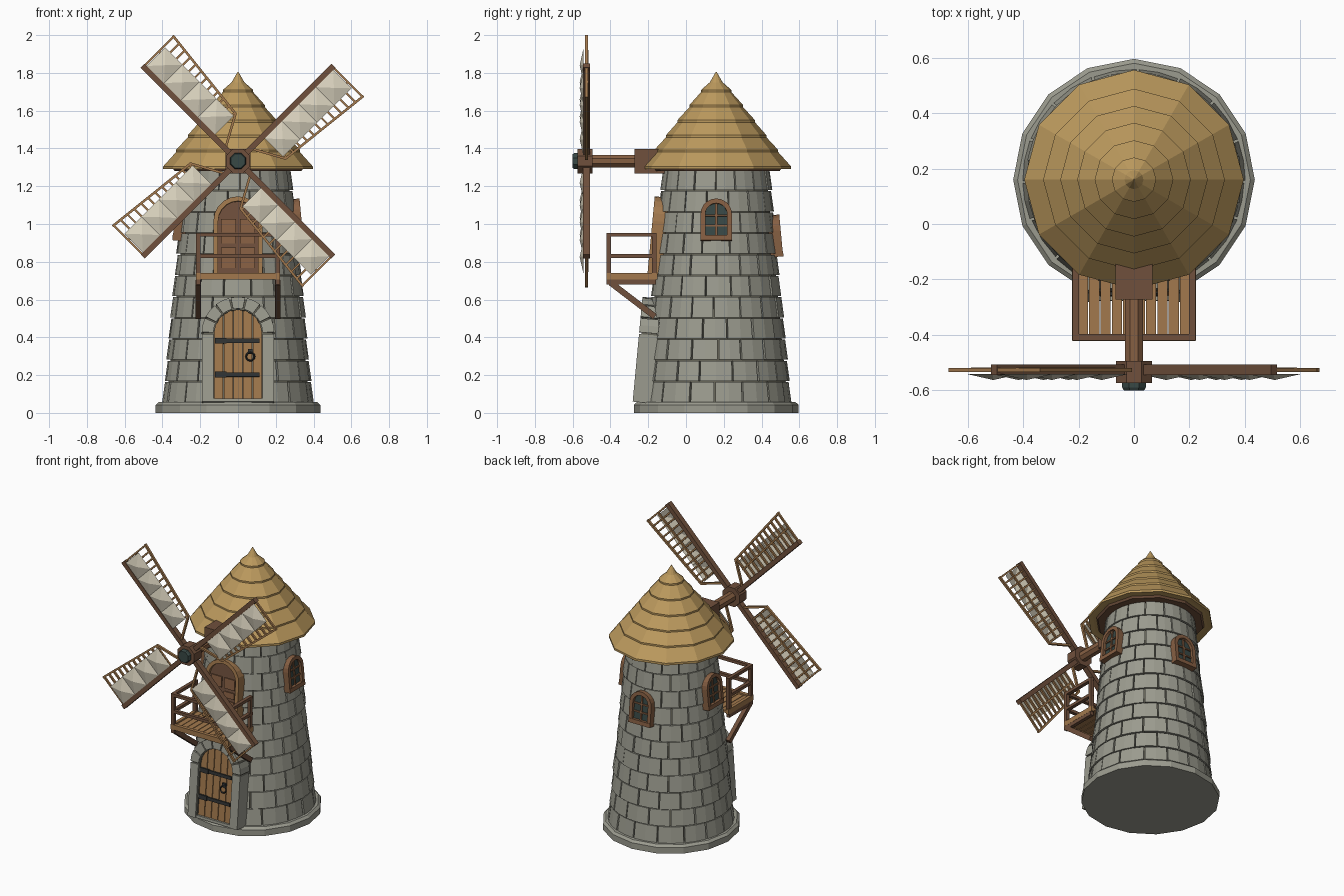
import bpy, bmesh, math, random
from mathutils import Matrix, Vector

if "Cube" in bpy.data.objects:
    bpy.data.objects.remove(bpy.data.objects["Cube"])

random.seed(4)
CY = 0.16                    # tower axis
LEAN = 0.0935                # wall slope
HUB_Z = 1.333


def mat(name, r, g, b):
    m = bpy.data.materials.new(name)
    m.diffuse_color = (r, g, b, 1)
    m.use_nodes = True
    m.node_tree.nodes["Principled BSDF"].inputs["Base Color"].default_value = m.diffuse_color
    return m


STONE = mat("grey stone", .33, .33, .275)
MORTAR = mat("dark mortar", .13, .125, .095)
THATCH = mat("golden thatch", .50, .32, .11)
BROWN = mat("brown wood", .16, .08, .045)
MID = mat("reddish wood", .24, .115, .055)
LIGHT = mat("light wood", .36, .19, .075)
METAL = mat("dark iron", .03, .033, .033)
GLASS = mat("dark glass", .04, .065, .06)
CREAM = mat("cream canvas", .69, .64, .51)


def wall_r(z):
    return .392 - LEAN * (z - .06)


def done(bm, name, material):
    bmesh.ops.recalc_face_normals(bm, faces=bm.faces)
    me = bpy.data.meshes.new(name)
    bm.to_mesh(me)
    bm.free()
    me.materials.append(material)
    ob = bpy.data.objects.new(name, me)
    bpy.context.collection.objects.link(ob)


def box(bm, x0, x1, y0, y1, z0, z1, M=Matrix()):
    c = Vector(((x0 + x1) / 2, (y0 + y1) / 2, (z0 + z1) / 2))
    S = Matrix.Diagonal((x1 - x0, y1 - y0, z1 - z0, 1))
    bmesh.ops.create_cube(bm, size=1, matrix=M @ Matrix.Translation(c) @ S)


def beam(bm, p, q, w, d, side, M=Matrix()):
    """Bar from p to q, w wide across, d thick along the side direction."""
    p, q, s = Vector(p), Vector(q), Vector(side)
    a = (q - p).normalized()
    c = a.cross(s).normalized()
    R = Matrix((a, c, s)).transposed().to_4x4()
    box(bm, 0, (q - p).length, -w / 2, w / 2, -d / 2, d / 2, M @ Matrix.Translation(p) @ R)


def sweep(bm, sections, closed=False):
    """Skin between rings of equal vertex count."""
    rings = [[bm.verts.new(p) for p in s] for s in sections]
    n = len(rings[0])
    pairs = list(zip(rings, rings[1:])) + ([(rings[-1], rings[0])] if closed else [])
    for r, s in pairs:
        for i in range(n):
            j = (i + 1) % n
            bm.faces.new((r[i], r[j], s[j], s[i]))
    if not closed:
        bm.faces.new(rings[0])
        bm.faces.new(rings[-1])


def lathe(bm, profile, n, M, start=0.0):
    sweep(bm, [[M @ Vector((r * math.cos(start + math.tau * i / n), r * math.sin(start + math.tau * i / n), z))
                for i in range(n)] for r, z in profile])


def wall_frame(angle, z):
    """x along the wall, y up the leaning wall, z outward."""
    n = Vector((math.cos(angle), math.sin(angle), 0))
    t = Vector((-n.y, n.x, 0))
    u = (Vector((0, 0, 1)) - n * LEAN).normalized()
    R = Matrix((t, u, t.cross(u))).transposed().to_4x4()
    return Matrix.Translation(Vector((0, CY, z)) + n * wall_r(z)) @ R


def arch(w, h, n=10):
    """Open outline: up the right side, over, down the left side."""
    arc = [(w * math.cos(math.pi * i / n), h + w * math.sin(math.pi * i / n)) for i in range(n + 1)]
    return [(w, 0)] + arc + [(-w, 0)]


def arch_panel(bm, w, h, d0, d1, M):
    sweep(bm, [[M @ Vector((x, y, d)) for x, y in arch(w, h)] for d in (d0, d1)])


def arch_band(bm, wo, wi, h, d0, d1, M):
    sweep(bm, [[M @ Vector((*o, d0)), M @ Vector((*o, d1)), M @ Vector((*i, d1)), M @ Vector((*i, d0))]
               for o, i in zip(arch(wo, h), arch(wi, h))])


AXIS = Matrix.Translation((0, CY, 0))

# Footing and mortar core
bm = bmesh.new()
lathe(bm, [(.436, 0), (.436, .042), (.42, .057)], 16, AXIS)
done(bm, "footing", STONE)
bm = bmesh.new()
lathe(bm, [(wall_r(.05) - .014, .05), (wall_r(1.3) - .014, 1.3)], 16, AXIS)
done(bm, "tower_core", MORTAR)

# Staggered courses of stone blocks
bm = bmesh.new()
ROWS, PER = 11, 16
H = (1.292 - .057) / ROWS
for row in range(ROWS):
    z0, z1 = .057 + row * H, .057 + (row + 1) * H - .006
    step = math.tau / PER
    cuts = [(k + .5 * (row % 2) + random.uniform(-.1, .1)) * step for k in range(PER)]
    cuts.append(cuts[0] + math.tau)
    for a, b in zip(cuts, cuts[1:]):
        a, b, out = a + .011, b - .011, random.uniform(0, .006)
        secs = []
        for t in (a, (a + b) / 2, b):
            ro, ri, top = wall_r(z0) + .004 + out, wall_r(z0) - .03, wall_r(z1) - .001 + out
            secs.append([Vector((r * math.cos(t), CY + r * math.sin(t), z))
                         for r, z in ((ro, z0), (top, z1), (ri, z1), (ri, z0))])
        sweep(bm, secs)
done(bm, "stone_blocks", STONE)

# Stepped thatched roof and eaves ring
bm = bmesh.new()
edges = [(.396, 1.305), (.328, 1.392), (.266, 1.47), (.205, 1.55), (.142, 1.63), (.08, 1.71)]
for i, (r, z) in enumerate(edges):
    if i < 5:
        r2, z2 = edges[i + 1]
        prof = [(r - .03, z - .012), (r, z - .015), (r, z), (r2 - .012, z2 + .002)]
    else:
        prof = [(r - .03, z - .012), (r, z - .015), (r, z), (.034, 1.75), (.002, 1.806)]
    lathe(bm, prof, 12, AXIS)
done(bm, "thatched_roof", THATCH)
bm = bmesh.new()
lathe(bm, [(.335, 1.28), (.35, 1.3)], 12, AXIS)
done(bm, "eaves_ring", BROWN)

# Main door with stone surround
D = wall_frame(-math.pi / 2, .055)
bm = bmesh.new()
for s in (-1, 1):
    box(bm, min(s * .13, s * .19), max(s * .13, s * .19), 0, .36, -.05, .05, D)
for k in range(7):
    a, b = math.pi * k / 7 + .025, math.pi * (k + 1) / 7 - .025
    sweep(bm, [[D @ Vector((r * math.cos(t), .365 + r * math.sin(t), d))
                for r, d in ((.13, -.05), (.192, -.05), (.192, .05), (.13, .05))] for t in (a, (a + b) / 2, b)])
box(bm, -.13, .13, 0, .018, -.05, .045, D)
done(bm, "door_surround", STONE)
bm = bmesh.new()
arch_band(bm, .184, .125, .365, -.05, .038, D)
arch_panel(bm, .13, .365, -.05, .015, D)
done(bm, "door_backing", MORTAR)
bm = bmesh.new()
for k in range(5):
    x0, x1 = -.128 + k * .0512 + .002, -.128 + (k + 1) * .0512 - .002
    tops = [(x, .365 + math.sqrt(max(0, .13 ** 2 - x * x))) for x in (x1, (x0 + x1) / 2, x0)]
    sweep(bm, [[D @ Vector((x, y, d)) for x, y in [(x0, .018), (x1, .018)] + tops] for d in (0, .028)])
done(bm, "door_planks", LIGHT)
bm = bmesh.new()
for y in (.145, .325):
    box(bm, -.118, .115, y - .011, y + .011, .02, .037, D)
    box(bm, -.122, -.06, y - .015, y + .015, .02, .041, D)
box(bm, .052, .078, .255, .28, .02, .045, D)
sweep(bm, [[D @ Vector((.065 + (.022 + .005 * math.cos(q)) * math.cos(t), .24 + (.022 + .005 * math.cos(q)) * math.sin(t),
                        .045 + .005 * math.sin(q))) for q in (0, math.pi / 2, math.pi, 1.5 * math.pi)]
           for t in (math.tau * i / 12 for i in range(12))], closed=True)
done(bm, "door_ironwork", METAL)

# Balcony door
B = wall_frame(-math.pi / 2, .735)
bm = bmesh.new()
arch_band(bm, .13, .105, .28, -.04, .035, B)
done(bm, "balcony_door_frame", LIGHT)
bm = bmesh.new()
arch_panel(bm, .108, .28, -.04, .014, B)
done(bm, "balcony_door", BROWN)
bm = bmesh.new()
for s in (-.05, .05):
    for y0, y1 in ((.03, .14), (.16, .2), (.22, .29)):
        box(bm, s - .04, s + .04, y0, y1, .01, .022, B)
done(bm, "balcony_door_panels", MID)

# Arched windows on both sides and the back
frames, panes, bars = bmesh.new(), bmesh.new(), bmesh.new()
for ang, z in ((0, .915), (math.pi, .915), (math.pi / 2, .83)):
    W = wall_frame(ang, z)
    arch_band(frames, .083, .058, .135, -.04, .034, W)
    box(frames, -.083, .083, -.004, .024, -.04, .036, W)
    arch_panel(panes, .06, .135, -.04, .014, W)
    box(bars, -.006, .006, .02, .193, .01, .022, W)
    for y in (.075, .13):
        box(bars, -.058, .058, y - .005, y + .005, .01, .022, W)
done(frames, "window_frames", MID)
done(panes, "window_panes", GLASS)
done(bars, "window_bars", MID)

# Balcony deck, railing and struts
bm = bmesh.new()
for k in range(10):
    x0 = -.205 + k * .041
    box(bm, x0 + .002, x0 + .039, -.4, -.15, .712, .73)
for s in (-.212, .212):
    box(bm, s - .011, s + .011, -.42, -.15, .705, .74)
box(bm, -.222, .222, -.422, -.398, .705, .74)
done(bm, "balcony_deck", LIGHT)
bm = bmesh.new()
for s in (-1, 1):
    x = s * .21
    box(bm, x - .012, x + .012, -.42, -.16, .68, .706)
    for y in (-.408, -.168):
        box(bm, x - .012, x + .012, y - .012, y + .012, .74, .94)
    for z in (.83, .943):
        box(bm, x - .012, x + .012, -.42, -.155, z - .01, z + .01)
    beam(bm, (x, -.4, .69), (x, -.165, .51), .032, .028, (1, 0, 0))
for z in (.83, .943):
    box(bm, -.222, .222, -.42, -.397, z - .01, z + .01)
done(bm, "balcony_railing", BROWN)

# Axle, hub and cap
SPIN = Matrix.Translation((0, 0, HUB_Z)) @ Matrix.Rotation(math.pi / 2, 4, 'X')
bm = bmesh.new()
lathe(bm, [(.036, .15), (.036, .52)], 8, SPIN, math.pi / 8)
done(bm, "axle", MID)
bm = bmesh.new()
box(bm, -.067, .067, -.272, -.05, 1.267, 1.398)
lathe(bm, [(.07, .495), (.07, .574)], 8, SPIN, math.pi / 8)
done(bm, "hub_and_bearing", BROWN)
bm = bmesh.new()
lathe(bm, [(.046, .57), (.046, .59), (.04, .6)], 8, SPIN, math.pi / 8)
done(bm, "hub_cap", GLASS)

# Four sails: spar, lattice and canvas (local x outward, y clockwise, z back)
spars, lattice, canvas = bmesh.new(), bmesh.new(), bmesh.new()
ZB = (0, 0, 1)
for k in range(4):
    t = math.pi / 4 + k * math.pi / 2
    c, s = math.cos(t), math.sin(t)
    M = Matrix(((c, s, 0, 0), (0, 0, 1, -.527), (s, -c, 0, HUB_Z), (0, 0, 0, 1)))
    box(spars, .03, .714, -.015, .015, -.018, .02, M)
    beam(lattice, (.185, .168, 0), (.714, .226, 0), .013, .016, ZB, M)
    beam(lattice, (.1, .01, 0), (.188, .17, 0), .013, .016, ZB, M)
    beam(lattice, (.19, .09, .004), (.71, .115, .004), .012, .012, ZB, M)
    for i in range(12):
        x = .195 + i * .0465
        beam(lattice, (x, 0, 0), (x, .168 + (x - .185) * .11, 0), .011, .014, ZB, M)
    for i in range(4):
        x0, x1 = .185 + i * .128, .185 + (i + 1) * .128
        q = [canvas.verts.new(M @ Vector((x, y, -.015)))
             for x, y in ((x0, .015), (x1, .015), (x1, .152), (x0, .152))]
        mid = canvas.verts.new(M @ Vector(((x0 + x1) / 2, .085, -.036)))
        for j in range(4):
            canvas.faces.new((q[j], q[(j + 1) % 4], mid))
done(spars, "sail_spars", BROWN)
done(lattice, "sail_lattice", LIGHT)
done(canvas, "sail_canvas", CREAM)
